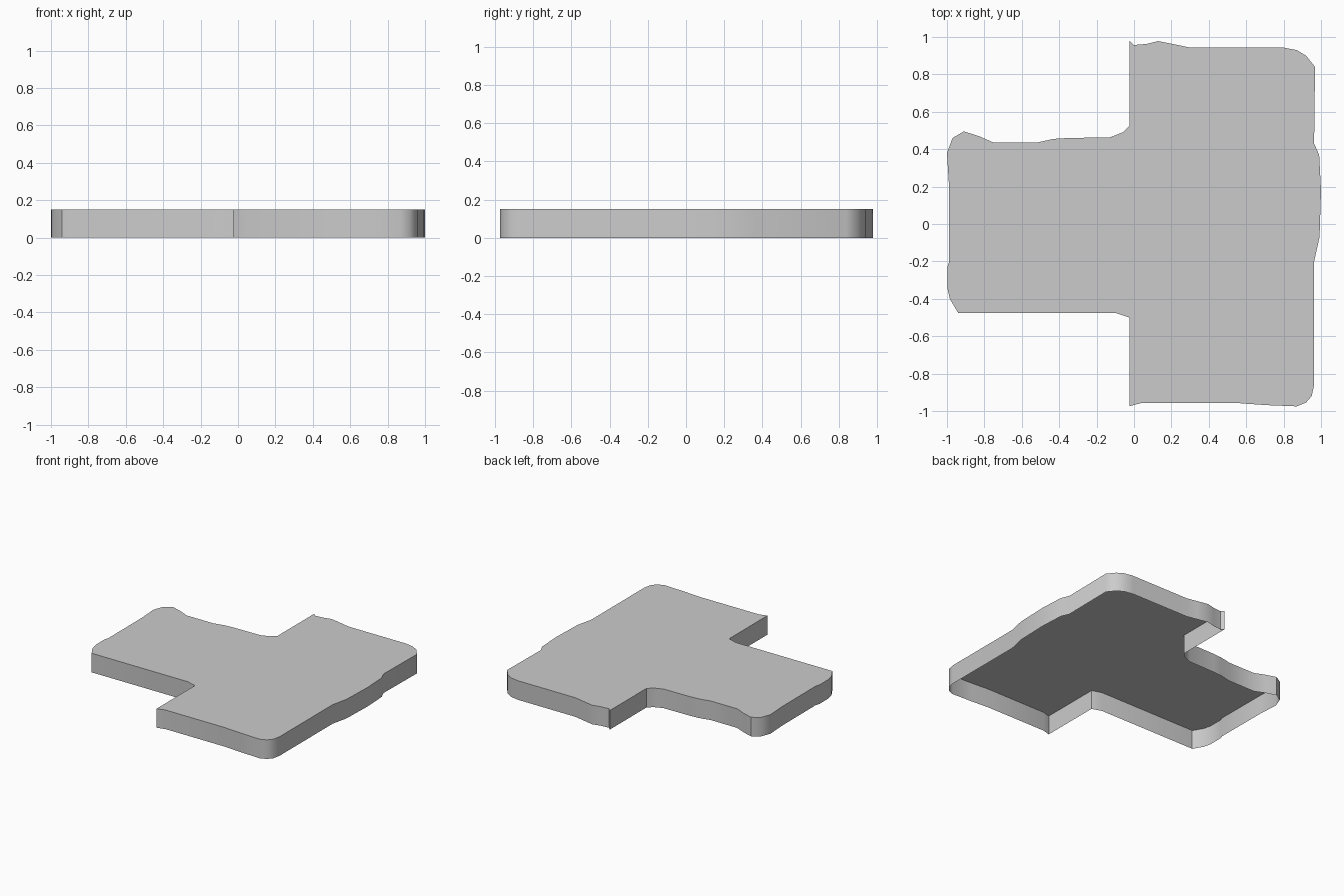
import bpy, bmesh

HEIGHT = 0.15

# Worn slab outline, clockwise from the back notch corner
outline = [
    (-0.023, 0.978), (0.0, 0.957), (0.07, 0.963), (0.13, 0.978), (0.22, 0.96), (0.30, 0.943),
    (0.80, 0.943), (0.87, 0.93), (0.92, 0.90), (0.968, 0.84),
    (0.963, 0.43), (0.99, 0.37), (1.0, 0.18), (0.992, -0.07), (0.963, -0.20),
    (0.963, -0.86), (0.95, -0.92), (0.92, -0.955), (0.87, -0.975),
    (0.70, -0.968), (0.55, -0.957), (0.04, -0.957), (-0.025, -0.974),
    (-0.025, -0.50), (-0.10, -0.475), (-0.94, -0.475), (-0.985, -0.40),
    (-0.998, -0.34), (-0.998, -0.23), (-0.988, -0.20), (-0.99, 0.22),
    (-1.0, 0.38), (-0.97, 0.46), (-0.91, 0.495), (-0.83, 0.47), (-0.75, 0.435),
    (-0.52, 0.435), (-0.43, 0.455), (-0.35, 0.46), (-0.13, 0.463),
    (-0.06, 0.49), (-0.023, 0.525),
]

# Flat top with thin side walls, open underneath
bm = bmesh.new()
top = [bm.verts.new((x, y, HEIGHT)) for x, y in reversed(outline)]
base = [bm.verts.new((x, y, 0)) for x, y in reversed(outline)]
bm.faces.new(top)
for i in range(len(top)):
    j = (i + 1) % len(top)
    bm.faces.new((base[i], base[j], top[j], top[i]))

mesh = bpy.data.meshes.new("stone_slab")
bm.to_mesh(mesh)
bm.free()
slab = bpy.data.objects.new("stone_slab", mesh)
bpy.context.collection.objects.link(slab)

# Smooth rounded corners, crisp top rim
bpy.context.view_layer.objects.active = slab
slab.select_set(True)
bpy.ops.object.shade_smooth_by_angle(angle=0.7)
